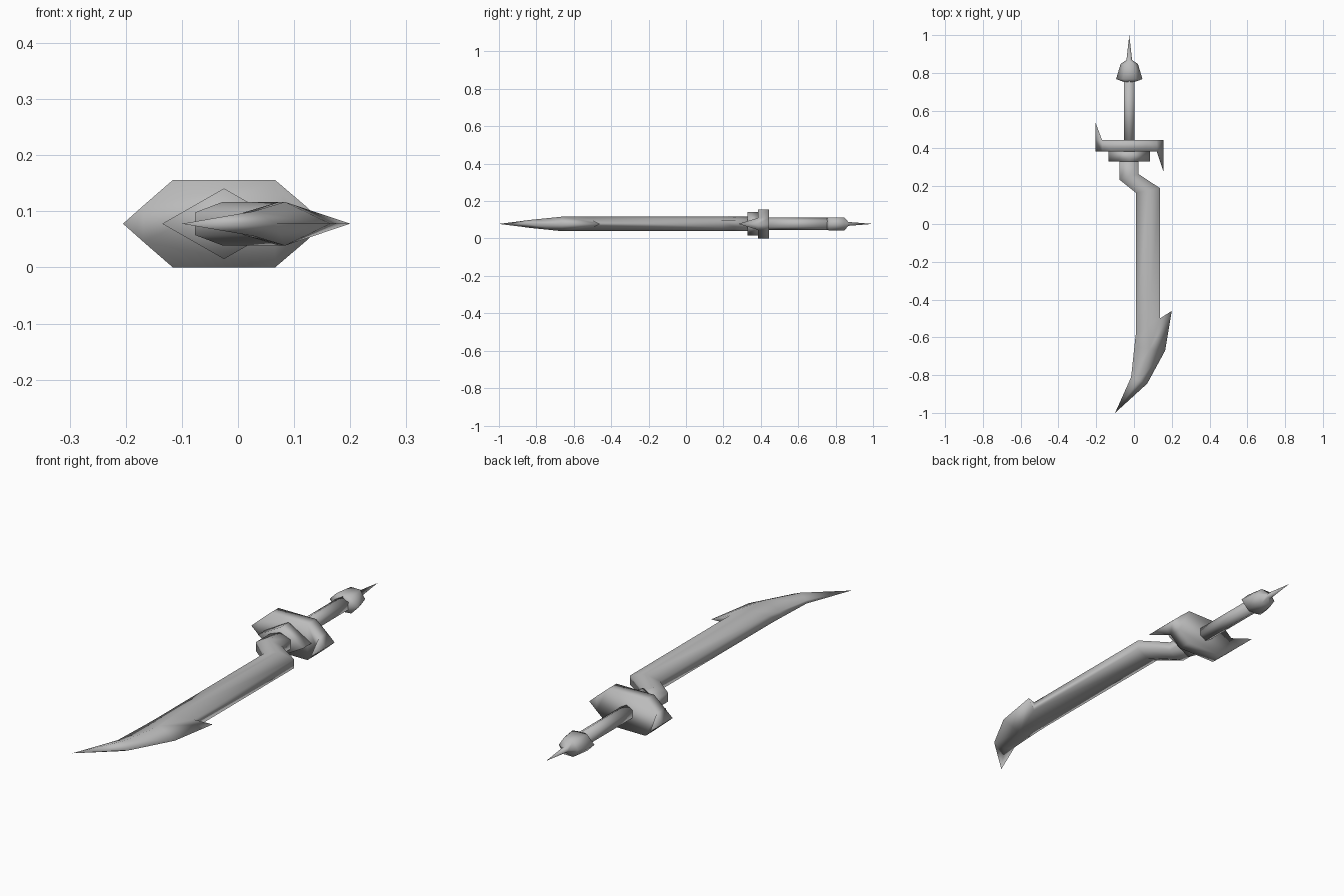
import bpy, bmesh
from math import cos, sin, radians
from mathutils import Vector

if "Cube" in bpy.data.objects:
    bpy.data.objects.remove(bpy.data.objects["Cube"])

MID = 0.078   # height of the flat middle plane
AXIS = -0.025  # x of the handle axis

steel = bpy.data.materials.new("grey steel")
steel.use_nodes = True
GREY = (0.5, 0.5, 0.5, 1)
steel.diffuse_color = GREY
steel.node_tree.nodes["Principled BSDF"].inputs["Base Color"].default_value = GREY


def finish(name, bm):
    bmesh.ops.remove_doubles(bm, verts=bm.verts, dist=0.0005)
    bmesh.ops.recalc_face_normals(bm, faces=bm.faces)
    mesh = bpy.data.meshes.new(name)
    bm.to_mesh(mesh)
    bm.free()
    mesh.materials.append(steel)
    for p in mesh.polygons:
        p.use_smooth = True
    obj = bpy.data.objects.new(name, mesh)
    bpy.context.collection.objects.link(obj)
    return obj


def loft(bm, sections, skip=None):
    """Join rings of points; skip(segment, side) leaves a face open."""
    rings = [[bm.verts.new(p) for p in s] for s in sections]
    n = len(rings[0])
    for i in range(len(rings) - 1):
        a, b = rings[i], rings[i + 1]
        for k in range(n):
            if not (skip and skip(i, k)):
                j = (k + 1) % n
                bm.faces.new((a[k], a[j], b[j], b[k]))
    bm.faces.new(rings[0])
    bm.faces.new(rings[-1])
    return rings


def blade_ring(left, right, h, edge_l, edge_r):
    l, r = Vector((*left, MID)), Vector((*right, MID))
    m = (l + r) / 2
    up = Vector((0, 0, 1))
    return [r + up * edge_r, m + up * h, l + up * edge_l,
            l - up * edge_l, m - up * h, r - up * edge_r]


def hex_ring(y, rx, rz, start):
    return [Vector((AXIS + rx * cos(radians(start + 60 * k)), y,
                    MID + rz * sin(radians(start + 60 * k)))) for k in range(6)]


# Blade: bent neck, straight shaft, curved point
bm = bmesh.new()
H, E = 0.039, 0.02
rings = loft(bm, [
    blade_ring((-0.077, 0.34), (0.023, 0.34), H, E, E),
    blade_ring((-0.077, 0.235), (0.023, 0.265), H, E, E),
    blade_ring((0.01, 0.165), (0.137, 0.19), H, E, E),
    blade_ring((0.01, -0.58), (0.137, -0.5), H, E, E),
    blade_ring((0.002, -0.65), (0.165, -0.67), H, 0.015, 0),
    blade_ring((-0.015, -0.81), (0.07, -0.845), 0.022, 0.007, 0),
    blade_ring((-0.1, -1), (-0.1, -1), 0, 0, 0),
], skip=lambda i, k: i == 3 and k in (0, 4, 5))

# Backward barb on the blade's edge
a, b = rings[3], rings[4]
barb = bm.verts.new((0.2, -0.46, MID))
for edge, ridge in ((0, 1), (5, 4)):
    bm.faces.new((a[edge], a[ridge], b[ridge]))
    bm.faces.new((a[edge], b[ridge], barb))
    bm.faces.new((barb, b[ridge], b[edge]))
bm.faces.new((a[0], barb, a[5]))
finish("blade", bm)

# Collar: diamond plate between blade and guard
bm = bmesh.new()
loft(bm, [[(AXIS + x, y, MID + z) for x, z in
           ((0.11, 0), (0, 0.063), (-0.11, 0), (0, -0.063))] for y in (0.33, 0.39)])
finish("collar", bm)

# Guard: long six-sided plate with one hooked spike at each end
bm = bmesh.new()
half = [(0.12, 0.032), (0.066, 0.078), (-0.116, 0.078), (-0.169, 0.032)]
outline = ([(0.155, 0)] + half + [(-0.205, 0)] + [(x, -z) for x, z in reversed(half)])
front, back = [[bm.verts.new((x, y, MID + z)) for x, z in outline] for y in (0.385, 0.445)]
n = len(outline)
for k in range(n):
    j = (k + 1) % n
    bm.faces.new((front[k], front[j], back[j], back[k]))
for ring, tip, y in ((front, 0, 0.28), (back, 5, 0.54)):
    bm.faces.new([v for i, v in enumerate(ring) if i != tip])
    apex = bm.verts.new((outline[tip][0], y, MID))
    base = [ring[(tip - 1) % n], ring[tip], ring[(tip + 1) % n]]
    for i in range(3):
        bm.faces.new((base[i], base[(i + 1) % 3], apex))
finish("guard", bm)

# Grip: six-sided rod
bm = bmesh.new()
loft(bm, [hex_ring(y, 0.033, 0.033, 30) for y in (0.44, 0.77)])
finish("grip", bm)

# Pommel: flared cap drawn out into a thin spike
bm = bmesh.new()
loft(bm, [hex_ring(y, rx, rz, 0) for y, rx, rz in (
    (0.753, 0.03, 0.035), (0.767, 0.07, 0.041), (0.847, 0.046, 0.04),
    (0.868, 0.015, 0.012), (1, 0, 0))])
finish("pommel", bm)
